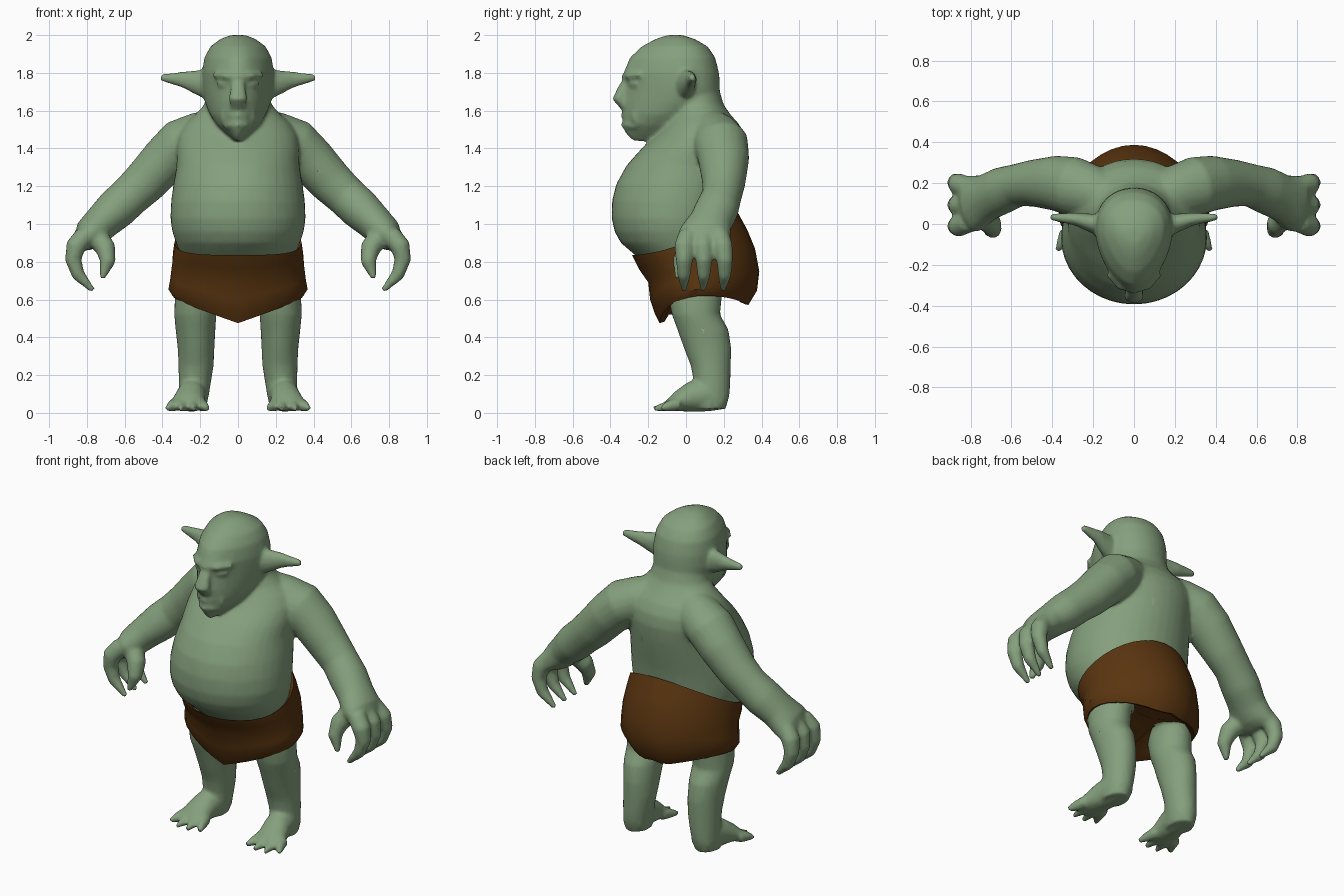
import bpy, bmesh, math
from mathutils import Vector


def material(name, rgb):
    m = bpy.data.materials.new(name)
    m.diffuse_color = (*rgb, 1)
    return m


SKIN = material("green skin", (0.235, 0.35, 0.205))
CLOTH = material("brown cloth", (0.1, 0.035, 0.005))


def loft(bm, rings, caps=(True, True)):
    """Bridge a list of equal point rings and close the ends."""
    rows = [[bm.verts.new(p) for p in r] for r in rings]
    n = len(rows[0])
    for a, b in zip(rows, rows[1:]):
        for i in range(n):
            bm.faces.new((a[i], a[(i + 1) % n], b[(i + 1) % n], b[i]))
    for row, cap in zip((rows[0], rows[-1]), caps):
        if cap:
            bm.faces.new(row)


def level(z, front, back, rx, x=0, pinch=0, n=40):
    """Horizontal oval; pinch narrows it towards the front. z may depend on the angle."""
    ring = []
    for i in range(n):
        t = math.tau * i / n
        s, c = math.sin(t), math.cos(t)
        ring.append(Vector((x + rx * s * (1 + pinch * c),
                            (front + back) / 2 + (back - front) / 2 * c,
                            z(s, c) if callable(z) else z)))
    return ring


def tube(bm, pts, side=1, axis=(0, 1, 0), n=12):
    """Tube along (x, y, z, r, width) points; width is measured along axis."""
    ps = [Vector((p[0] * side, p[1], p[2])) for p in pts]
    rings = []
    for i, p in enumerate(ps):
        d = (ps[min(i + 1, len(ps) - 1)] - ps[max(i - 1, 0)]).normalized()
        u = Vector(axis)
        u = (u - d * u.dot(d)).normalized()
        v = d.cross(u)
        r, w = pts[i][3], pts[i][-1]
        rings.append([p + u * w * math.cos(math.tau * k / n) + v * r * math.sin(math.tau * k / n)
                      for k in range(n)])
    loft(bm, rings)


def finish(bm, name, mat):
    bmesh.ops.recalc_face_normals(bm, faces=bm.faces)
    me = bpy.data.meshes.new(name)
    bm.to_mesh(me)
    bm.free()
    me.materials.append(mat)
    ob = bpy.data.objects.new(name, me)
    bpy.context.collection.objects.link(ob)
    for p in me.polygons:
        p.use_smooth = True
    return ob


X = (1, 0, 0)
body = bmesh.new()

# Torso with big belly
loft(body, [level(*r) for r in (
    (0.66, -0.10, 0.25, 0.24), (0.78, -0.20, 0.26, 0.28), (0.84, -0.275, 0.255, 0.305),
    (0.90, -0.345, 0.25, 0.328), (0.96, -0.378, 0.25, 0.348), (1.03, -0.394, 0.255, 0.358),
    (1.12, -0.392, 0.27, 0.354), (1.21, -0.37, 0.29, 0.342), (1.31, -0.315, 0.31, 0.325),
    (1.40, -0.235, 0.32, 0.325), (1.47, -0.16, 0.31, 0.315), (1.53, -0.11, 0.28, 0.28),
    (1.58, -0.08, 0.235, 0.225), (1.63, -0.08, 0.20, 0.18), (1.70, -0.08, 0.18, 0.16))])

# Head tapering to a pointed chin
loft(body, [level(z, f, b, rx, 0, 0.25) for z, f, b, rx in (
    (1.44, -0.285, -0.10, 0.02), (1.475, -0.318, -0.04, 0.06), (1.52, -0.335, 0.0, 0.105),
    (1.58, -0.333, 0.06, 0.145), (1.65, -0.335, 0.17, 0.172), (1.72, -0.322, 0.18, 0.184),
    (1.80, -0.33, 0.175, 0.185), (1.88, -0.298, 0.155, 0.173), (1.94, -0.235, 0.115, 0.142),
    (1.98, -0.16, 0.045, 0.09), (2.0, -0.10, -0.02, 0.04))])

# Nose, brow and lips
tube(body, [(0, -0.30, 1.78, 0.02, 0.03), (0, -0.335, 1.72, 0.025, 0.04),
            (0, -0.358, 1.665, 0.033, 0.05), (0, -0.32, 1.61, 0.02, 0.04)], axis=X)
tube(body, [(-0.13, -0.245, 1.79, 0.012), (-0.07, -0.302, 1.785, 0.02), (0, -0.322, 1.78, 0.02),
            (0.07, -0.302, 1.785, 0.02), (0.13, -0.245, 1.79, 0.012)])
for z in (1.575, 1.525):
    tube(body, [(-0.07, -0.265, z - 0.01, 0.012), (-0.035, -0.31, z, 0.018), (0, -0.327, z, 0.02),
                (0.035, -0.31, z, 0.018), (0.07, -0.265, z - 0.01, 0.012)])

for s in (1, -1):
    # Ear, closed eyelid and tusk
    tube(body, [(0.13, 0.0, 1.745, 0.08, 0.055), (0.19, 0.0, 1.745, 0.075, 0.05),
                (0.29, 0.025, 1.765, 0.044, 0.032), (0.41, 0.035, 1.775, 0.018, 0.018)], s)
    tube(body, [(0.045, -0.292, 1.742, 0.014), (0.075, -0.282, 1.742, 0.019),
                (0.105, -0.256, 1.742, 0.014)], s)
    tube(body, [(0.075, -0.255, 1.53, 0.015), (0.08, -0.275, 1.56, 0.014),
                (0.083, -0.28, 1.59, 0.007)], s, X)
    # Sloping shoulder, arm and palm
    tube(body, [(0.10, 0.12, 1.52, 0.10, 0.10), (0.20, 0.155, 1.47, 0.125, 0.13),
                (0.30, 0.185, 1.425, 0.135, 0.145), (0.385, 0.20, 1.34, 0.128, 0.135),
                (0.495, 0.20, 1.22, 0.118, 0.115),
                (0.57, 0.19, 1.15, 0.11, 0.105), (0.645, 0.165, 1.08, 0.11, 0.115),
                (0.72, 0.13, 1.01, 0.097, 0.115), (0.785, 0.10, 0.945, 0.088, 0.14),
                (0.83, 0.10, 0.89, 0.05, 0.135)], s, n=20)
    # Three curled fingers and a thumb
    for y in (-0.01, 0.09, 0.195):
        tube(body, [(0.81, y * 0.8 + 0.02, 0.94, 0.055), (0.86, y, 0.88, 0.054),
                    (0.872, y * 1.05, 0.81, 0.044), (0.845, y * 1.05, 0.73, 0.036),
                    (0.765, y, 0.645, 0.014)], s)
    tube(body, [(0.76, 0.05, 0.95, 0.06), (0.70, 0.0, 0.87, 0.055),
                (0.69, -0.03, 0.80, 0.042), (0.72, -0.045, 0.71, 0.015)], s)
    # Leg
    loft(body, [level(z, f, b, rx, s * x) for z, f, b, rx, x in (
        (0.76, -0.08, 0.20, 0.11, 0.18), (0.62, -0.095, 0.19, 0.112, 0.222),
        (0.52, -0.075, 0.18, 0.112, 0.226), (0.44, -0.045, 0.225, 0.105, 0.225),
        (0.34, -0.01, 0.24, 0.097, 0.222), (0.25, 0.025, 0.237, 0.093, 0.222),
        (0.17, 0.04, 0.235, 0.086, 0.228), (0.09, 0.03, 0.23, 0.08, 0.235),
        (0.02, 0.03, 0.21, 0.07, 0.24))])
    # Foot and four splayed toes
    tube(body, [(0.235, 0.20, 0.06, 0.05, 0.06), (0.238, 0.12, 0.10, 0.095, 0.08),
                (0.25, 0.03, 0.085, 0.082, 0.08), (0.262, -0.04, 0.06, 0.056, 0.088),
                (0.268, -0.09, 0.038, 0.033, 0.085)], s, X, 16)
    for k, tip in enumerate((-0.15, -0.175, -0.17, -0.13)):
        a = k - 1.5
        tube(body, [(0.265 + 0.045 * a, -0.04, 0.045, 0.035), (0.267 + 0.056 * a, -0.095, 0.036, 0.03),
                    (0.268 + 0.073 * a, tip, 0.022, 0.013)], s, X)

# Fuse the skin parts into one soft surface
ob = finish(body, "body", SKIN)
m = ob.modifiers.new("fuse", 'REMESH')
m.mode, m.voxel_size, m.use_smooth_shade = 'VOXEL', 0.011, True
m = ob.modifiers.new("soften", 'SMOOTH')
m.factor, m.iterations = 0.5, 8
m = ob.modifiers.new("simplify", 'DECIMATE')
m.ratio = 0.25


# Shorts: slanted waist, pointed front flap, narrower two-lobed seat, closed underside
def shorts_z(v):
    def z(s, c):
        top = 0.90 + 0.115 * c + 0.05 * c * c
        hem = 0.62 - (0.145 if c < 0 else 0.075) * (1 - abs(s))
        if c > 0:
            hem += 0.035 * max(0, 1 - abs(s) / 0.3)
        return top + (hem - top) * v
    return z


shorts = bmesh.new()
loft(shorts, [level(shorts_z(v), f, b, rx, 0, pinch, 32) for v, f, b, rx, pinch in (
    (0.06, -0.25, 0.25, 0.315, 0), (0, -0.285, 0.272, 0.337, 0), (0.2, -0.25, 0.325, 0.345, -0.08),
    (0.4, -0.20, 0.365, 0.347, -0.15), (0.65, -0.19, 0.388, 0.352, -0.2),
    (0.86, -0.165, 0.376, 0.36, -0.22), (1, -0.14, 0.335, 0.337, -0.22),
    (0.98, -0.115, 0.31, 0.315, -0.2), (0.87, -0.09, 0.28, 0.28, -0.2),
    (0.87, -0.03, 0.15, 0.10, 0))], caps=(False, True))
ob = finish(shorts, "shorts", CLOTH)
bpy.context.view_layer.objects.active = ob
ob.select_set(True)
bpy.ops.object.shade_smooth_by_angle(angle=math.radians(40))
